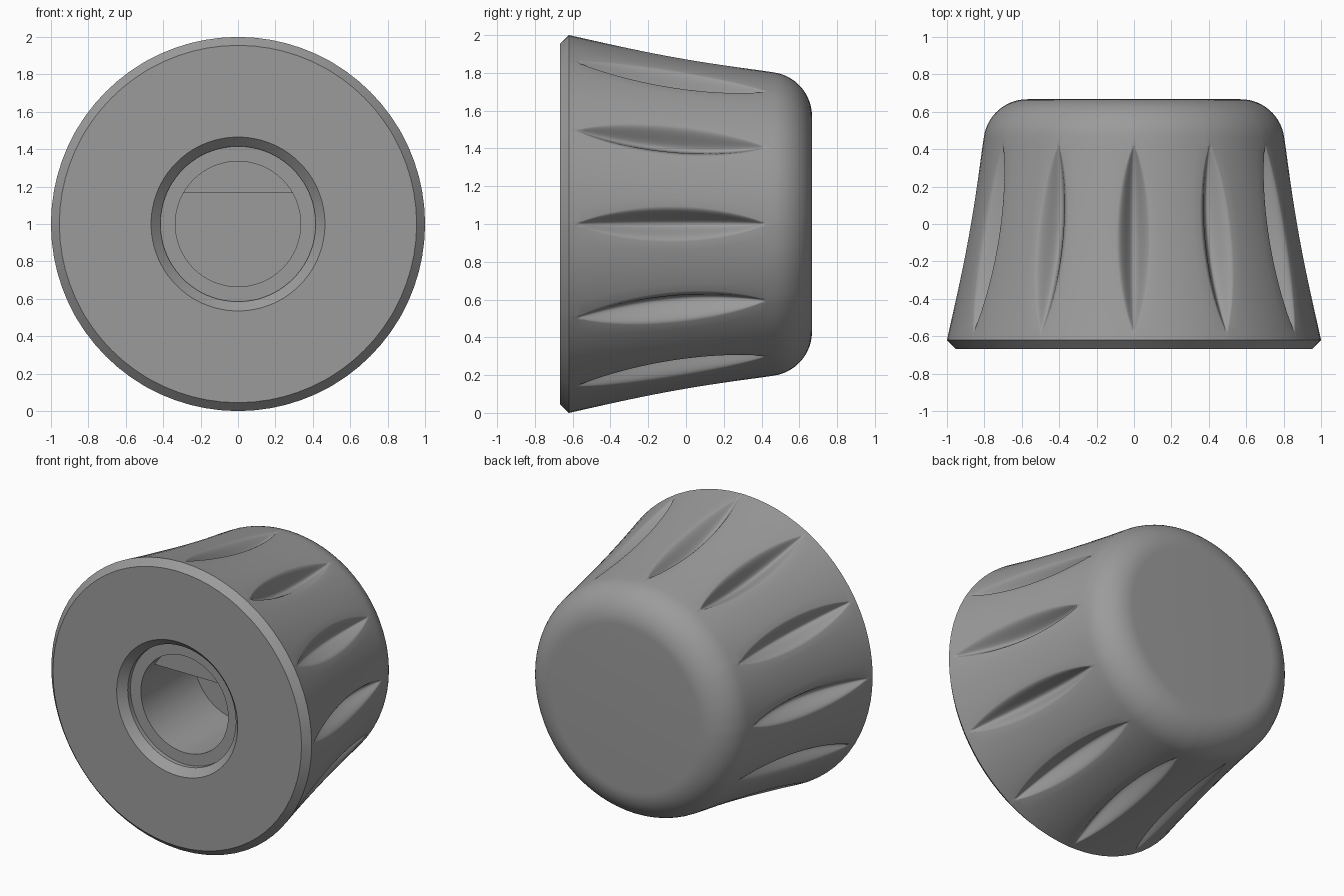
import bpy, bmesh
from math import sin, cos, pi, radians

cube = bpy.data.objects.get("Cube")
if cube:
    bpy.data.objects.remove(cube, do_unlink=True)

grey = bpy.data.materials.new("grey_plastic")
grey.use_nodes = True
COLOUR = (0.33, 0.33, 0.33, 1)
grey.diffuse_color = COLOUR
grey.node_tree.nodes["Principled BSDF"].inputs["Base Color"].default_value = COLOUR

FRONT, BACK = -0.667, 0.667
GROOVES = 12
GROOVE_START, GROOVE_END = -0.575, 0.42
GROOVE_WIDTH, GROOVE_DEPTH = 0.095, 0.1
HALF_COLS = 11          # columns on each side of a groove centre
FLANK_COLS = 3          # columns between a groove and the sector border
SIDE_START, SIDE_END = (1.0, -0.62), (0.803, 0.465)


def finish(name, bm):
    bmesh.ops.recalc_face_normals(bm, faces=bm.faces)
    mesh = bpy.data.meshes.new(name)
    bm.to_mesh(mesh)
    bm.free()
    mesh.materials.append(grey)
    obj = bpy.data.objects.new(name, mesh)
    bpy.context.collection.objects.link(obj)
    bpy.ops.object.select_all(action='DESELECT')
    obj.select_set(True)
    bpy.context.view_layer.objects.active = obj
    bpy.ops.object.shade_smooth_by_angle(angle=radians(36))
    return obj


def side_radius(y):
    """Slightly hollow taper of the grip."""
    s = (y - SIDE_START[1]) / (SIDE_END[1] - SIDE_START[1])
    straight = SIDE_START[0] + (SIDE_END[0] - SIDE_START[0]) * s
    return straight - 0.09 * s * (1 - s) * 0.5


def ring(bm, r, y, lens=0.0):
    """One ring of the turned body; lens is the groove strength at this y."""
    half = max(GROOVE_WIDTH * lens ** 0.8, 0.015) / r
    border = pi / GROOVES
    columns = [(half * i / HALF_COLS, i / HALF_COLS) for i in range(-HALF_COLS, HALF_COLS + 1)]
    for i in range(1, FLANK_COLS + 1):
        offset = half + (border - half) * i / FLANK_COLS
        columns.append((offset, 1))
        if i < FLANK_COLS:
            columns.insert(0, (-offset, 1))
    verts = []
    for k in range(GROOVES):
        for angle, u in columns:
            a = 2 * border * k + angle
            d = r - GROOVE_DEPTH * lens * cos(pi * u / 2) ** 2
            verts.append(bm.verts.new((d * sin(a), y, 1 + d * cos(a))))
    return verts


# Body: shaft hole, front face, grooved grip and rounded back
bm = bmesh.new()
hole = [(0.335, 0.0), (0.335, FRONT + 0.08), (0.415, FRONT + 0.08),
        (0.415, FRONT + 0.05), (0.465, FRONT), (0.955, FRONT), SIDE_START]
rings = [ring(bm, r, y) for r, y in hole]

mid, reach = (GROOVE_START + GROOVE_END) / 2, (GROOVE_END - GROOVE_START) / 2
ROWS = 48
for i in range(ROWS + 1):
    t = -cos(pi * i / ROWS)
    y = mid + reach * t
    rings.append(ring(bm, side_radius(y), y, max(1 - t * t, 0)))

STEPS = 14
for i in range(STEPS + 1):
    a = radians(8 + 82 * i / STEPS)
    rings.append(ring(bm, 0.57 + 0.235 * cos(a), 0.432 + 0.235 * sin(a)))

for a, b in zip(rings, rings[1:]):
    n = len(a)
    for i in range(n):
        j = (i + 1) % n
        bm.faces.new((a[i], a[j], b[j], b[i]))
bm.faces.new(rings[0])
bm.faces.new(rings[-1])
finish("knob_body", bm)

# Flat key that gives the shaft hole its D shape
bm = bmesh.new()
KEY_R, KEY_Z, ARC = 0.338, 0.165, 24
limit = radians(60.8)
outline = []
for i in range(ARC + 1):
    a = -limit + 2 * limit * i / ARC
    outline.append(bm.verts.new((KEY_R * sin(a), FRONT + 0.17, 1 + max(KEY_R * cos(a), KEY_Z))))
face = bm.faces.new(outline)
extruded = bmesh.ops.extrude_face_region(bm, geom=[face])
moved = [g for g in extruded["geom"] if isinstance(g, bmesh.types.BMVert)]
bmesh.ops.translate(bm, verts=moved, vec=(0, 0.505, 0))
finish("shaft_key", bm)
